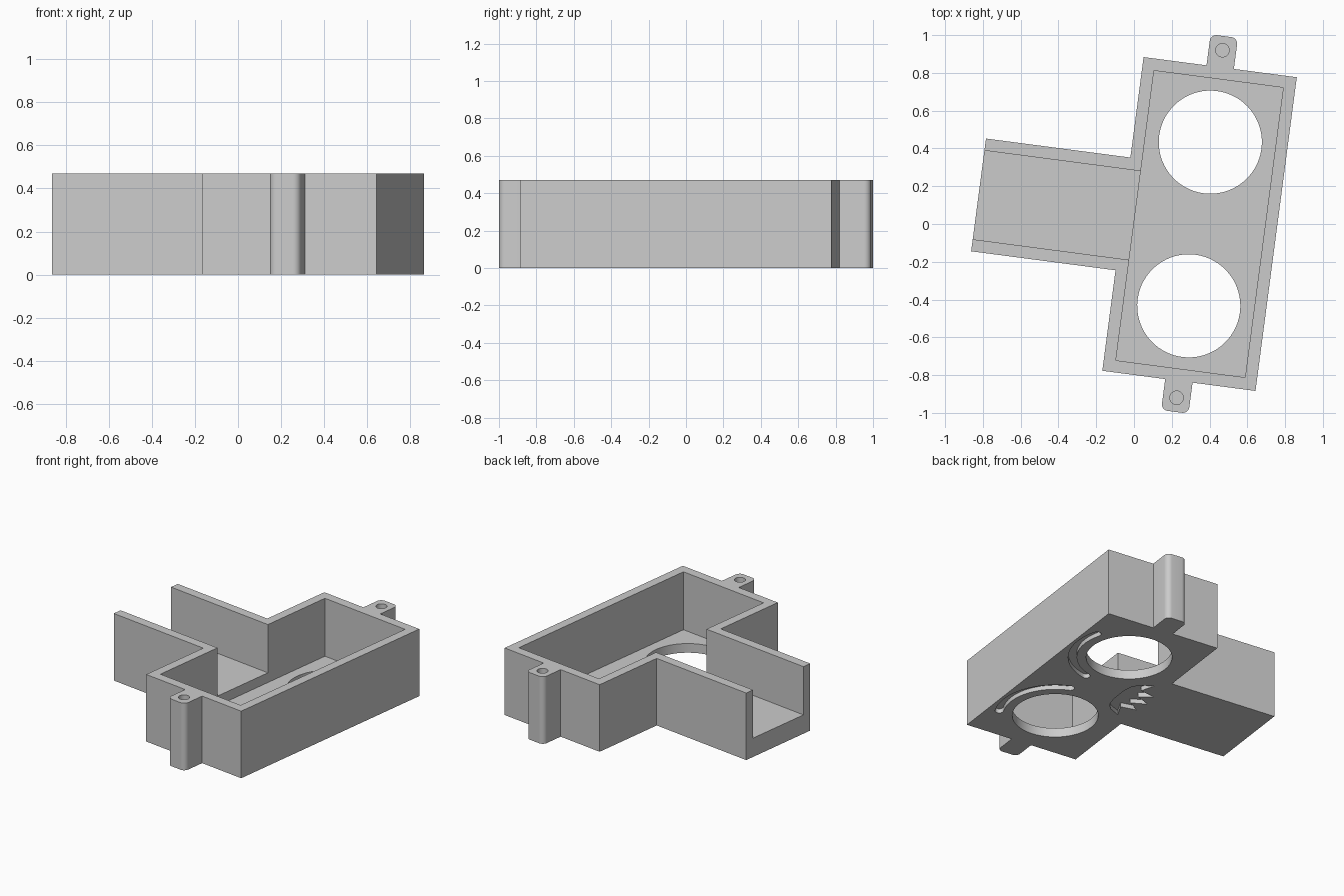
import bpy
import bmesh
from math import sin, cos, pi, radians
from mathutils import Matrix

cube = bpy.data.objects.get("Cube")
if cube:
    bpy.data.objects.remove(cube, do_unlink=True)

# Tray dimensions in its own turned frame
PLACE = Matrix.Translation((0.347, 0, 0)) @ Matrix.Rotation(radians(-7.5), 4, 'Z')
HEIGHT = 0.47
WALL = 0.064
BOX_U, BOX_V = 0.409, 0.8375
ARM_END, ARM_V = -1.18, 0.301
ARM_FLOOR = 0.132
TAB_U, TAB_END, TAB_R = 0.073, 1.003, 0.035
HOLE_V, HOLE_R = 0.437, 0.273
SCREW_V, SCREW_R = 0.928, 0.036
GROOVE = 0.03

grey = bpy.data.materials.new("plain grey")
grey.use_nodes = True
grey.diffuse_color = (0.6, 0.6, 0.6, 1)
grey.node_tree.nodes["Principled BSDF"].inputs["Base Color"].default_value = (0.6, 0.6, 0.6, 1)


def arc(u, v, r, start, end, steps):
    """Points along an arc, angles in degrees."""
    angles = [radians(start + (end - start) * i / steps) for i in range(steps + 1)]
    return [(u + r * cos(a), v + r * sin(a)) for a in angles]


def rect(u0, u1, v0, v1):
    return [(u0, v0), (u1, v0), (u1, v1), (u0, v1)]


def prism(name, points, z0, z1):
    """Extrude a flat outline from z0 to z1."""
    bm = bmesh.new()
    face = bm.faces.new([bm.verts.new((u, v, z0)) for u, v in points])
    new = bmesh.ops.extrude_face_region(bm, geom=[face])["geom"]
    bmesh.ops.translate(bm, vec=(0, 0, z1 - z0),
                        verts=[g for g in new if isinstance(g, bmesh.types.BMVert)])
    bmesh.ops.recalc_face_normals(bm, faces=bm.faces)
    bm.transform(PLACE)
    mesh = bpy.data.meshes.new(name)
    bm.to_mesh(mesh)
    bm.free()
    mesh.materials.append(grey)
    obj = bpy.data.objects.new(name, mesh)
    bpy.context.collection.objects.link(obj)
    return obj


def tab(s):
    """Rounded screw tab outline at the s end, counter-clockwise."""
    cu, cv = TAB_U - TAB_R, TAB_END - TAB_R
    pts = [(TAB_U, BOX_V)] + arc(cu, cv, TAB_R, 0, 90, 8)
    pts += arc(-cu, cv, TAB_R, 90, 180, 8) + [(-TAB_U, BOX_V)]
    return [(s * u, s * v) for u, v in pts]


# Outer body: box, side arm and two screw tabs
outline = ([(BOX_U, -BOX_V), (BOX_U, BOX_V)] + tab(1)
           + [(-BOX_U, BOX_V), (-BOX_U, ARM_V), (ARM_END, ARM_V),
              (ARM_END, -ARM_V), (-BOX_U, -ARM_V), (-BOX_U, -BOX_V)] + tab(-1))
body = prism("tray_body", outline, 0, HEIGHT)

# Cavity and the raised open channel in the arm
iu, iv, av = BOX_U - WALL, BOX_V - WALL, ARM_V - WALL
cutters = [
    prism("box_cavity_cutter", rect(-iu, iu, -iv, iv), WALL, 1),
    prism("arm_channel_cutter", rect(ARM_END - 0.2, 0, -av, av), ARM_FLOOR, 1),
]

# Round openings, blind screw holes and curved underside grooves
for s, side in ((1, "back"), (-1, "front")):
    v = s * HOLE_V
    cutters.append(prism(side + "_opening_cutter",
                         arc(0, v, HOLE_R, 0, 360, 64)[:-1], -0.2, 0.3))
    cutters.append(prism(side + "_screw_cutter",
                         arc(0, s * SCREW_V, SCREW_R, 0, 360, 24)[:-1], 0.1, 1))
    mid, half, a0, a1 = 0.36, 0.027, -73, 23
    ends = [(mid * cos(radians(a)), mid * sin(radians(a))) for a in (a0, a1)]
    slot = arc(0, 0, mid + half, a0, a1, 32)
    slot += arc(*ends[1], half, a1, a1 + 180, 8)[1:-1]
    slot += arc(0, 0, mid - half, a1, a0, 32)
    slot += arc(*ends[0], half, a0 + 180, a0 + 360, 8)[1:-1]
    cutters.append(prism(side + "_arc_groove_cutter",
                         [(u, s * w + v) for u, w in slot], -0.1, GROOVE))

# Spiky fan recess on the underside
half_fan = [(-0.2, 0.06), (-0.215, 0.13), (-0.25, 0.175), (-0.33, 0.215),
            (-0.29, 0.12), (-0.4, 0.1), (-0.315, 0.045)]
fan = half_fan + [(-0.42, 0)] + [(u, -v) for u, v in reversed(half_fan)]
cutters.append(prism("fan_recess_cutter", fan, -0.1, GROOVE))

# Apply the cuts
bpy.context.view_layer.objects.active = body
for cutter in cutters:
    cutter.hide_render = True
    mod = body.modifiers.new(cutter.name, 'BOOLEAN')
    mod.operation = 'DIFFERENCE'
    mod.solver = 'EXACT'
    mod.object = cutter
    bpy.ops.object.modifier_apply(modifier=mod.name)
    bpy.data.objects.remove(cutter, do_unlink=True)

# Smooth the round walls, keep the edges sharp
bpy.ops.object.select_all(action='DESELECT')
body.select_set(True)
bpy.ops.object.shade_smooth_by_angle(angle=radians(30))
